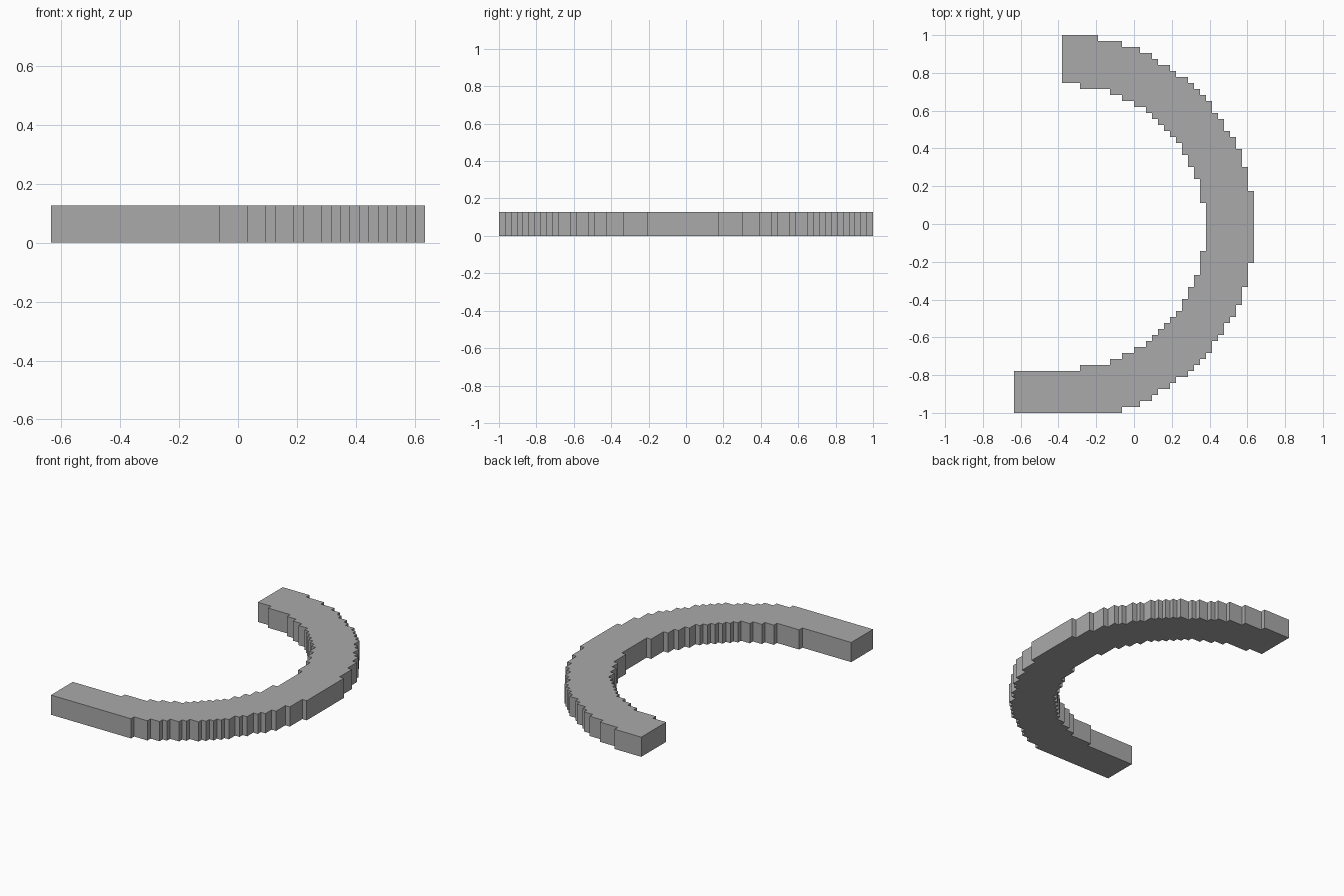
import bpy, bmesh

if "Cube" in bpy.data.objects:
    bpy.data.objects.remove(bpy.data.objects["Cube"])

U = 2 / 63          # size of one block
HEIGHT = 4 * U
CX, CY = -12, -0.5  # arc centre, in blocks

# Quarter staircases, (x reach, y reach) in blocks from the arc centre
OUTER = [(6, 32), (10, 31), (13, 30), (15, 29), (16, 28), (18, 27), (19, 26),
         (21, 25), (22, 24), (23, 23), (24, 22), (25, 21), (26, 19), (27, 18),
         (28, 16), (29, 15), (30, 13), (31, 10), (32, 6)]
INNER = [(3, 24), (8, 23), (10, 22), (12, 21), (14, 20), (15, 19), (16, 18),
         (17, 17), (18, 16), (19, 15), (20, 14), (21, 12), (22, 10), (23, 8),
         (24, 4)]


def stairs(steps):
    """Stepped corner points from the top of the arc to its far right."""
    pts = []
    for k, (x, y) in enumerate(steps):
        pts.append((x, y))
        if k + 1 < len(steps):
            pts.append((x, steps[k + 1][1]))
    return pts


def half_ring(steps, start, end):
    """Upper quarter plus its mirror, between two end points."""
    top = stairs(steps)
    bottom = [(x, -y) for x, y in reversed(top)]
    return [start] + top + bottom + [end]


# Outline: the outer edge loses its lowest row, the lower end runs on straight
outer = half_ring(OUTER, (0, 32), (-8, -31))
outer = [p for p in outer if p[1] > -32 and p != (6, -31)]
inner = half_ring(INNER, (0, 24), (-8, -24))
outline = outer + inner[::-1]

# Extrude the outline into the stepped arc
bm = bmesh.new()
verts = [bm.verts.new(((x + CX) * U, (y + CY) * U, 0)) for x, y in outline]
base = bm.faces.new(verts)
res = bmesh.ops.extrude_face_region(bm, geom=[base], use_keep_orig=True)
bmesh.ops.translate(bm, vec=(0, 0, HEIGHT),
                    verts=[v for v in res["geom"] if isinstance(v, bmesh.types.BMVert)])
bmesh.ops.recalc_face_normals(bm, faces=bm.faces)
bmesh.ops.triangulate(bm, faces=[f for f in bm.faces if len(f.verts) > 4])

mesh = bpy.data.meshes.new("stepped_arc")
bm.to_mesh(mesh)
bm.free()
arc = bpy.data.objects.new("stepped_arc", mesh)
bpy.context.collection.objects.link(arc)

grey = bpy.data.materials.new("grey")
grey.diffuse_color = (0.4, 0.4, 0.4, 1)
grey.use_nodes = True
grey.node_tree.nodes["Principled BSDF"].inputs["Base Color"].default_value = grey.diffuse_color
mesh.materials.append(grey)
